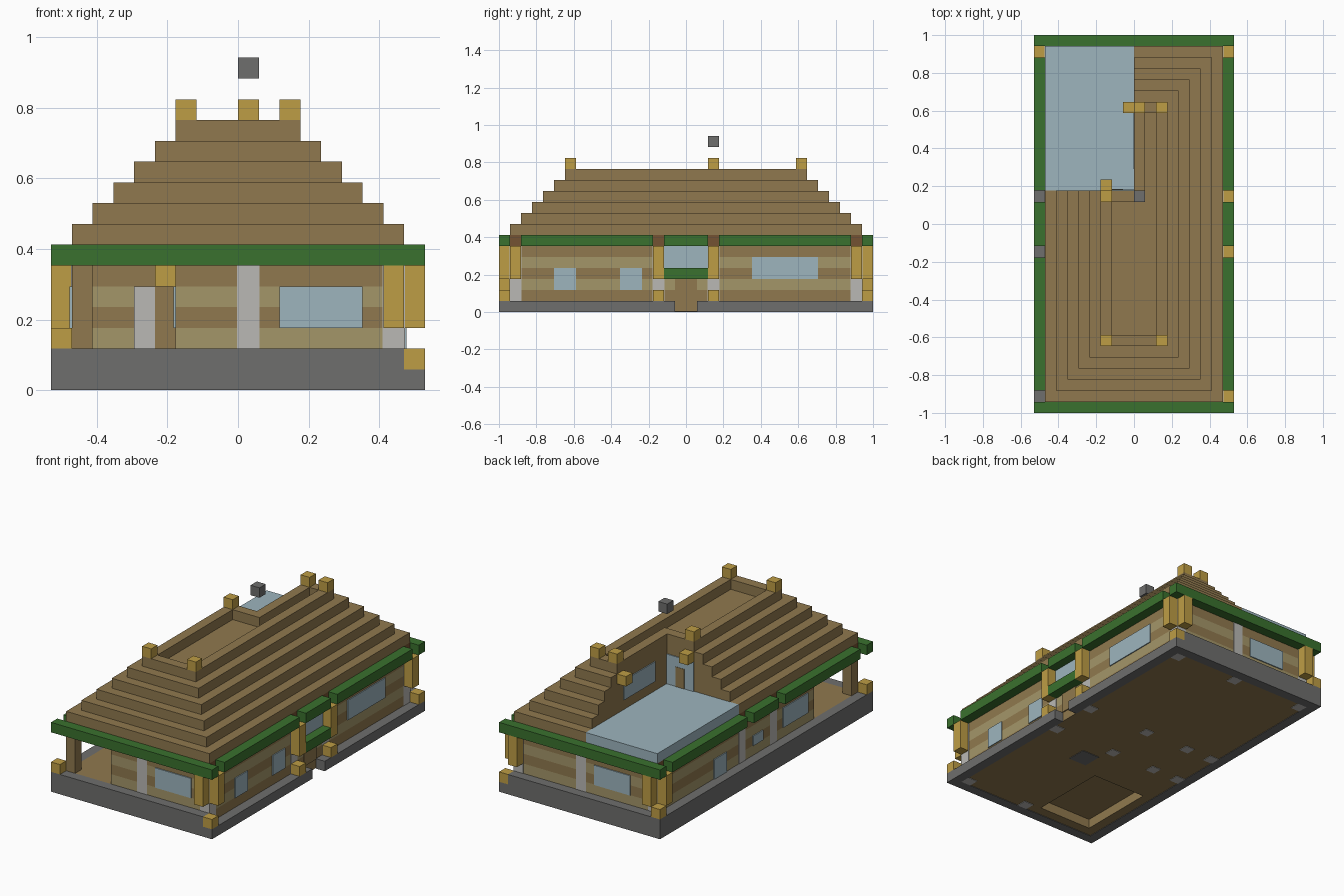
import bpy, bmesh

if bpy.data.objects.get("Cube"):
    bpy.data.objects.remove(bpy.data.objects["Cube"])

U = 1 / 17  # one block


def material(name, rgb):
    lin = [((c / 255 + 0.055) / 1.055) ** 2.4 for c in rgb] + [1]
    m = bpy.data.materials.new(name)
    m.use_nodes = True
    m.diffuse_color = lin
    m.node_tree.nodes["Principled BSDF"].inputs["Base Color"].default_value = lin
    return m


BROWN = material("plank_brown", (144, 121, 78))
LOG = material("dark_log", (116, 82, 50))
TAN = material("pale_tan", (164, 150, 105))
GOLD = material("golden_wood", (190, 157, 69))
GREEN = material("leaf_green", (58, 113, 46))
STONE = material("stone_grey", (110, 110, 109))
QUARTZ = material("pale_grey", (186, 185, 181))
GLASS = material("pale_blue_glass", (157, 181, 190))


def prism(name, outline, z0, z1, mat):
    """Vertical prism over a plan outline; plan in blocks from the front right corner."""
    bm = bmesh.new()
    face = bm.faces.new([bm.verts.new(((x - 9) * U, (y - 17) * U, z0 * U)) for x, y in outline])
    top = bmesh.ops.extrude_face_region(bm, geom=[face])["geom"]
    verts = [v for v in top if isinstance(v, bmesh.types.BMVert)]
    bmesh.ops.translate(bm, verts=verts, vec=(0, 0, (z1 - z0) * U))
    bmesh.ops.recalc_face_normals(bm, faces=bm.faces)
    mesh = bpy.data.meshes.new(name)
    bm.to_mesh(mesh)
    bm.free()
    mesh.materials.append(mat)
    ob = bpy.data.objects.new(name, mesh)
    bpy.context.collection.objects.link(ob)
    return ob


def box(name, x, y, z, mat):
    (x0, x1), (y0, y1) = x, y
    return prism(name, [(x0, y0), (x1, y0), (x1, y1), (x0, y1)], z[0], z[1], mat)


def block(name, x, y, z, mat, h=1):
    return box(name, (x, x + 1), (y, y + 1), (z, z + h), mat)


def pane(name, side, at, along, z, mat=GLASS, t=0.1):
    """Thin plate on a wall plane: side 'x' or 'y', at the plane, t outward."""
    span = tuple(sorted((at, at + t)))
    if side == "x":
        box(name, span, along, z, mat)
    else:
        box(name, along, span, z, mat)


# Stone base: two high on the front, back and one side, one high with a gap at the entry
for n, y in (("front", (0, 1)), ("back", (33, 34))):
    box("base_" + n, (0, 18), y, (0, 1), STONE)
    box("base_upper_" + n, (0, 17), y, (1, 2), STONE)
box("base_side", (0, 1), (1, 33), (0, 2), STONE)
for y in ((1, 16), (18, 33)):
    box("base_ledge", (17, 18), y, (0, 1), STONE)

# Floor, with a sunken pocket beneath the porch
for x, y in (((1, 17), (10, 33)), ((1, 17), (1, 2)), ((1, 2), (2, 10)), ((8, 17), (2, 10))):
    box("floor_lower", x, y, (0.05, 1), BROWN)
box("floor", (1, 17), (1, 33), (1, 2), BROWN)
box("hearth_underside", (10, 12), (11, 13), (0, 0.1), STONE)

# Striped walls around the corner porch
walls = [(6, 1), (17, 1), (17, 33), (1, 33), (1, 8), (6, 8)]
for k in range(2, 6):
    prism("wall_course", walls, k, k + 1, BROWN if k % 2 else TAN)
block("porch_post", 1, 1, 2, BROWN, 4)

# Pale pillars set in the walls
E = 0.04
for x, y in ((16, 1), (9, 1), (16, 32), (9, 32), (1, 32), (16, 14), (16, 19), (1, 14), (1, 19)):
    box("pillar", (x - E, x + 1 + E), (y - E, y + 1 + E), (0, 6), QUARTZ)
for x in (4, 9):
    for y in (14, 19):
        block("inner_pillar", x, y, 0, QUARTZ, 2)

# Windows and doors
for along, z in (((5, 7), (2, 4)), ((11, 13), (2, 4)), ((23, 29), (3, 5)), ((15, 19), (4, 6))):
    pane("side_window", "x", 17, along, z)
pane("entry_door", "x", 17, (16, 18), (1, 3), BROWN)
for along, z in (((22, 24), (2, 4)), ((16.2, 17.8), (3, 4)), ((9, 13), (3, 5))):
    pane("far_side_window", "x", 1, along, z, t=-0.1)
pane("front_window", "y", 1, (11, 15), (3, 5), t=-0.1)
pane("back_window", "y", 33, (4, 8), (3, 5))
pane("porch_window", "x", 6, (3, 6), (3, 5), t=-0.1)
pane("porch_pillar", "y", 8, (4, 5), (2, 5), QUARTZ, t=-0.1)
pane("porch_door", "y", 8, (5, 6), (2, 5), BROWN, t=-0.1)
block("porch_lamp", 5, 7, 5, GOLD)

# Golden hanging posts and corner blocks
for x, y in ((16, 0), (17, 1), (16, 33), (17, 32), (1, 33), (0, 32), (17, 14), (17, 19)):
    block("hanging_post", x, y, 3, GOLD, 3)
for y in (0, 14, 19, 33):
    block("ledge_block", 17, y, 1, GOLD)
for y in (0, 33):
    block("corner_block", 0, y, 2, GOLD)

# Green eaves and the planter over the entry
for y in ((0, 1), (33, 34)):
    box("eave_end", (0, 18), y, (6, 7), GREEN)
for x in (0, 17):
    for y in ((2, 14), (15, 19), (20, 32)):
        box("eave_side", (x, x + 1), y, (6, 7), GREEN)
box("planter", (17, 18), (15, 19), (3, 4), GREEN)
box("ceiling", (1, 17), (1, 33), (6, 7), LOG)

# Stepped roof with one quarter cut away
for t in range(5):
    a, b, c = 1 + t, 17 - t, 33 - t
    prism("roof_tier", [(a, a), (b, a), (b, c), (9, c), (9, 20), (a, 20)], 7 + t, 8 + t, BROWN)
# Parapet around the roof top
for x, y in (((6, 12), (6, 7)), ((6, 7), (7, 20)), ((7, 9), (19, 20)),
             ((9, 10), (19, 28)), ((10, 11), (27, 28)), ((11, 12), (7, 28))):
    box("roof_parapet", x, y, (12, 13), BROWN)

# Glass roof over the cut-away quarter, with windows on the cut walls
box("glass_roof", (1, 9), (20, 33), (7, 8), GLASS)
pane("upper_window", "x", 9, (22, 27), (9, 11), t=-0.1)
pane("upper_glazing", "y", 20, (6, 9), (8, 11))
pane("upper_door", "y", 20.1, (7, 8), (8, 10), BROWN, t=0.04)

# Golden finials, wall lamps and the floating stone
for x, y in ((6, 6), (11, 6), (6, 19), (9, 27), (11, 27)):
    block("finial", x, y, 13, GOLD)
for x, y in ((6, 20), (8, 27)):
    block("wall_lamp", x, y, 11, GOLD)
block("floating_stone", 9, 19, 15, STONE)
